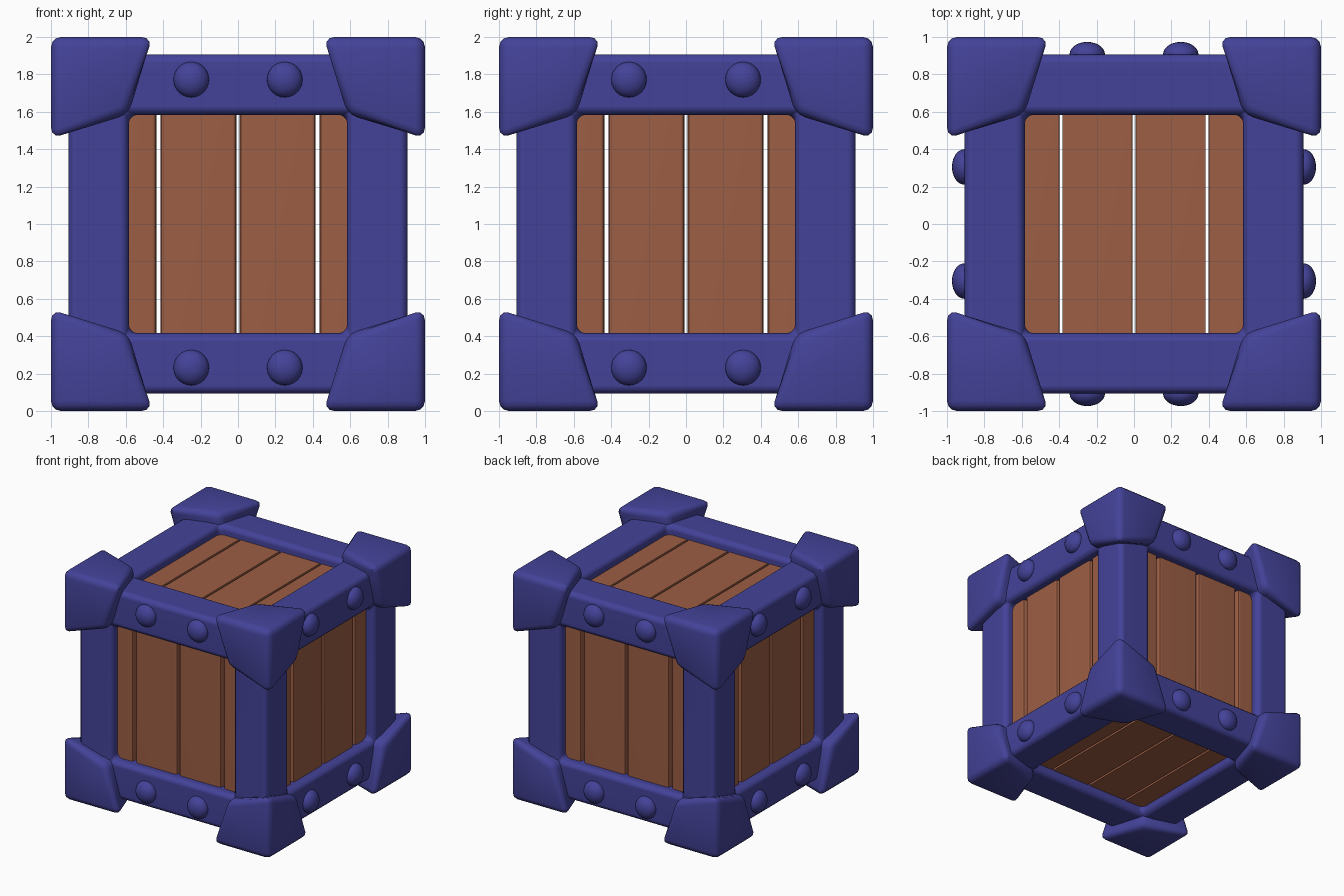
import bpy, bmesh, math
from itertools import product
from mathutils import Vector

if "Cube" in bpy.data.objects:
    bpy.data.objects.remove(bpy.data.objects["Cube"])


def material(name, rgb):
    m = bpy.data.materials.new(name)
    m.diffuse_color = (*rgb, 1)
    m.use_nodes = True
    m.node_tree.nodes["Principled BSDF"].inputs["Base Color"].default_value = m.diffuse_color
    return m


BLUE = material("blue_metal", (0.057, 0.055, 0.318))
WOOD = material("brown_wood", (0.335, 0.112, 0.058))


def finish(bm, name, mat, flat_sides=False):
    """Turn a bmesh into a smooth shaded object, lifted to stand on the ground."""
    bmesh.ops.translate(bm, verts=bm.verts, vec=(0, 0, 1))
    bmesh.ops.recalc_face_normals(bm, faces=bm.faces)
    me = bpy.data.meshes.new(name)
    bm.to_mesh(me)
    bm.free()
    me.materials.append(mat)
    ob = bpy.data.objects.new(name, me)
    bpy.context.collection.objects.link(ob)
    bpy.ops.object.select_all(action='DESELECT')
    ob.select_set(True)
    bpy.context.view_layer.objects.active = ob
    bpy.ops.object.shade_smooth_by_angle(angle=math.radians(40))
    if flat_sides:
        ob.modifiers.new("weighted_normals", 'WEIGHTED_NORMAL').keep_sharp = True
    return ob


def round_edges(bm, width, segments, keep=lambda e: True):
    bm.normal_update()
    edges = [e for e in bm.edges if e.calc_face_angle(0) > 0.2 and keep(e)]
    bmesh.ops.bevel(bm, geom=edges, offset=width, segments=segments,
                    profile=0.5, affect='EDGES', clamp_overlap=True)


# Frame: twelve square beams, made from the solid cells of a 3x3x3 block
OUT, INN = 0.907, 0.584
cuts = (-OUT, -INN, INN, OUT)


def solid(cell):
    return all(0 <= c <= 2 for c in cell) and sum(c != 1 for c in cell) >= 2


bm = bmesh.new()
for cell in product(range(3), repeat=3):
    if not solid(cell):
        continue
    for axis, step in product(range(3), (0, 1)):
        near = list(cell)
        near[axis] += 1 if step else -1
        if solid(near):
            continue
        u, v = (axis + 1) % 3, (axis + 2) % 3
        quad = []
        for a, b in ((0, 0), (1, 0), (1, 1), (0, 1)):
            i = list(cell)
            i[axis] += step
            i[u] += a
            i[v] += b
            quad.append(bm.verts.new([cuts[k] for k in i]))
        bm.faces.new(quad if step else quad[::-1])
bmesh.ops.remove_doubles(bm, verts=bm.verts, dist=1e-4)
inner = lambda v: all(abs(c) < INN + 0.01 for c in v.co)
round_edges(bm, 0.045, 3, lambda e: not all(inner(v) for v in e.verts))
finish(bm, "frame", BLUE, True)


# Corner caps: blocks flaring along the three outer edges
def corner_cap(sx, sy, sz):
    bm = bmesh.new()
    bmesh.ops.create_cube(bm, size=2)
    for v in bm.verts:
        outer = [c > 0 for c in v.co]
        # ends of the outer edges reach further than the other inner points
        low = 0.438 if sum(outer) == 2 else 0.588
        v.co = [s * (1.0 if o else low) for s, o in zip((sx, sy, sz), outer)]
    bmesh.ops.recalc_face_normals(bm, faces=bm.faces)
    round_edges(bm, 0.055, 3)
    finish(bm, "corner_cap", BLUE)


for signs in product((-1, 1), repeat=3):
    corner_cap(*signs)


# Planks: box between two corners, with rounded edges
def plank(name, lo, hi, bevel):
    lo, hi = Vector(lo), Vector(hi)
    bm = bmesh.new()
    bmesh.ops.create_cube(bm, size=1)
    for v in bm.verts:
        v.co = [(a + b) / 2 + c * abs(b - a) for a, b, c in zip(lo, hi, v.co)]
    round_edges(bm, bevel, 2)
    finish(bm, name, WOOD, True)


FACE, BACK = 0.828, 0.755
for s in (-1, 1):
    # upright side planks
    for a, b in ((-0.72, -0.437), (-0.415, -0.009), (0.009, 0.415), (0.437, 0.72)):
        plank("side_plank", (a, s * BACK, -0.72), (b, s * FACE, 0.72), 0.025)
        plank("side_plank", (s * BACK, a, -0.72), (s * FACE, b, 0.72), 0.025)
    # lid and floor planks
    for a, b in ((-0.74, -0.399), (-0.383, -0.008), (0.008, 0.383), (0.399, 0.74)):
        plank("floor_plank" if s < 0 else "lid_plank",
              (a, -0.74, s * BACK), (b, 0.74, s * FACE), 0.006)


# Rivets: flattened balls on the upper and lower beams of the four sides
def rivet(centre, axis):
    bm = bmesh.new()
    bmesh.ops.create_uvsphere(bm, u_segments=24, v_segments=12, radius=0.095)
    for v in bm.verts:
        v.co[axis] *= 0.7
        v.co += Vector(centre)
    finish(bm, "rivet", BLUE)


for s, t, z in product((-1, 1), (-1, 1), (-0.768, 0.772)):
    rivet((t * 0.25, s * OUT, z), 1)
    rivet((s * OUT, t * 0.305, z), 0)
